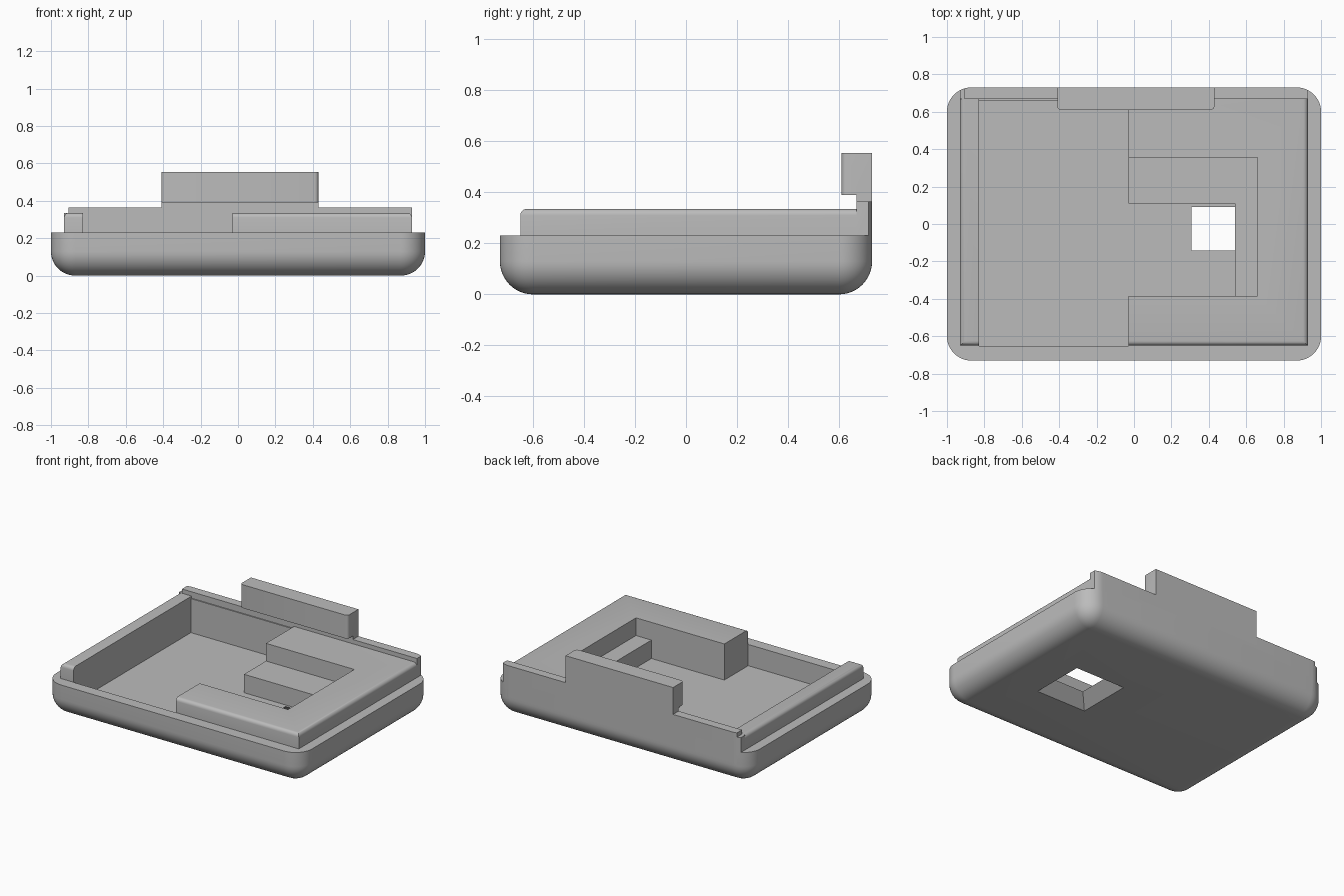
import bpy
import bmesh
import math

cube = bpy.data.objects.get("Cube")
if cube:
    bpy.data.objects.remove(cube, do_unlink=True)

grey = bpy.data.materials.new("plain grey")
grey.use_nodes = True
COLOUR = (0.5, 0.5, 0.5, 1)
grey.diffuse_color = COLOUR
grey.node_tree.nodes["Principled BSDF"].inputs["Base Color"].default_value = COLOUR


def box(name, x, y, z, radius=0, segments=1, rounded=None, flare=0):
    """Box from ranges; rounded picks edges by midpoint (-1..1 per axis)."""
    bm = bmesh.new()
    bmesh.ops.create_cube(bm, size=2)
    edges = [e for e in bm.edges
             if rounded and rounded((e.verts[0].co + e.verts[1].co) / 2)]
    for v in bm.verts:
        grow = flare if v.co.z < 0 else 0
        for axis, (low, high) in enumerate((x, y, z)):
            side = v.co[axis]
            v.co[axis] = high if side > 0 else low
            if axis < 2:
                v.co[axis] += grow * side
    if edges:
        bmesh.ops.bevel(bm, geom=edges, offset=radius, segments=segments,
                        profile=0.5, affect='EDGES', clamp_overlap=False)
    bmesh.ops.recalc_face_normals(bm, faces=bm.faces)
    mesh = bpy.data.meshes.new(name)
    bm.to_mesh(mesh)
    bm.free()
    mesh.materials.append(grey)
    obj = bpy.data.objects.new(name, mesh)
    bpy.context.collection.objects.link(obj)
    return obj


def combine(target, tool, operation):
    """Apply a boolean and drop the tool object."""
    mod = target.modifiers.new(operation, 'BOOLEAN')
    mod.operation = operation
    mod.solver = 'EXACT'
    mod.object = tool
    bpy.ops.object.select_all(action='DESELECT')
    bpy.context.view_layer.objects.active = target
    target.select_set(True)
    bpy.ops.object.modifier_apply(modifier=mod.name)
    bpy.data.objects.remove(tool, do_unlink=True)


def upright(m):
    return abs(m.z) < 0.5


# Tray with rounded corners and underside
tray = box("case_tray", (-1, 1), (-0.73, 0.73), (0, 0.23), 0.13, 12,
           lambda m: upright(m) or m.z < 0 and not upright(m))

# Back wall follows the rounded plan of the tray
wall = box("back_wall", (-1, 1), (-0.73, 0.73), (0.15, 0.365), 0.13, 12, upright)
combine(wall, box("wall_limit", (-0.905, 0.93), (0.668, 0.8), (0.1, 0.5)), 'INTERSECT')
corner = box("wall_corner", (-1, 1), (-0.73, 0.73), (0.15, 0.335), 0.13, 12, upright)
combine(corner, box("corner_limit", (-0.93, -0.88), (0.668, 0.8), (0.1, 0.5)), 'INTERSECT')

# Raised deck with softened top edges at the front and sides
deck = box("raised_deck", (-0.93, 0.93), (-0.65, 0.7), (0.15, 0.335), 0.025, 5,
           lambda m: m.z > 0.5 and m.y < 0.5)

# Overhanging clasp on a thin stem
stem = box("clasp_stem", (-0.41, 0.43), (0.668, 0.73), (0.3, 0.42))
clasp = box("clasp", (-0.41, 0.43), (0.61, 0.73), (0.39, 0.555), 0.02, 4,
            lambda m: upright(m) and m.y < 0)
for part in (deck, wall, corner, stem, clasp):
    combine(tray, part, 'UNION')

# Deep pocket, its rear ledge, the stepped recess and the flared port
FLOOR = 0.08
for cutter in (
    box("pocket_cut", (-0.83, -0.03), (-0.651, 0.66), (FLOOR, 0.38)),
    box("ledge_cut", (-0.83, -0.03), (0.6, 0.668), (0.32, 0.38)),
    box("upper_recess_cut", (-0.1, 0.66), (-0.385, 0.355), (0.21, 0.5)),
    box("lower_recess_cut", (-0.1, 0.54), (-0.385, 0.11), (FLOOR, 0.5)),
    box("port_cut", (0.31, 0.54), (-0.14, 0.09), (-0.005, FLOOR + 0.002), flare=0.085),
):
    combine(tray, cutter, 'DIFFERENCE')

bpy.ops.object.select_all(action='DESELECT')
tray.select_set(True)
bpy.context.view_layer.objects.active = tray
bpy.ops.object.shade_smooth_by_angle(angle=math.radians(25))
